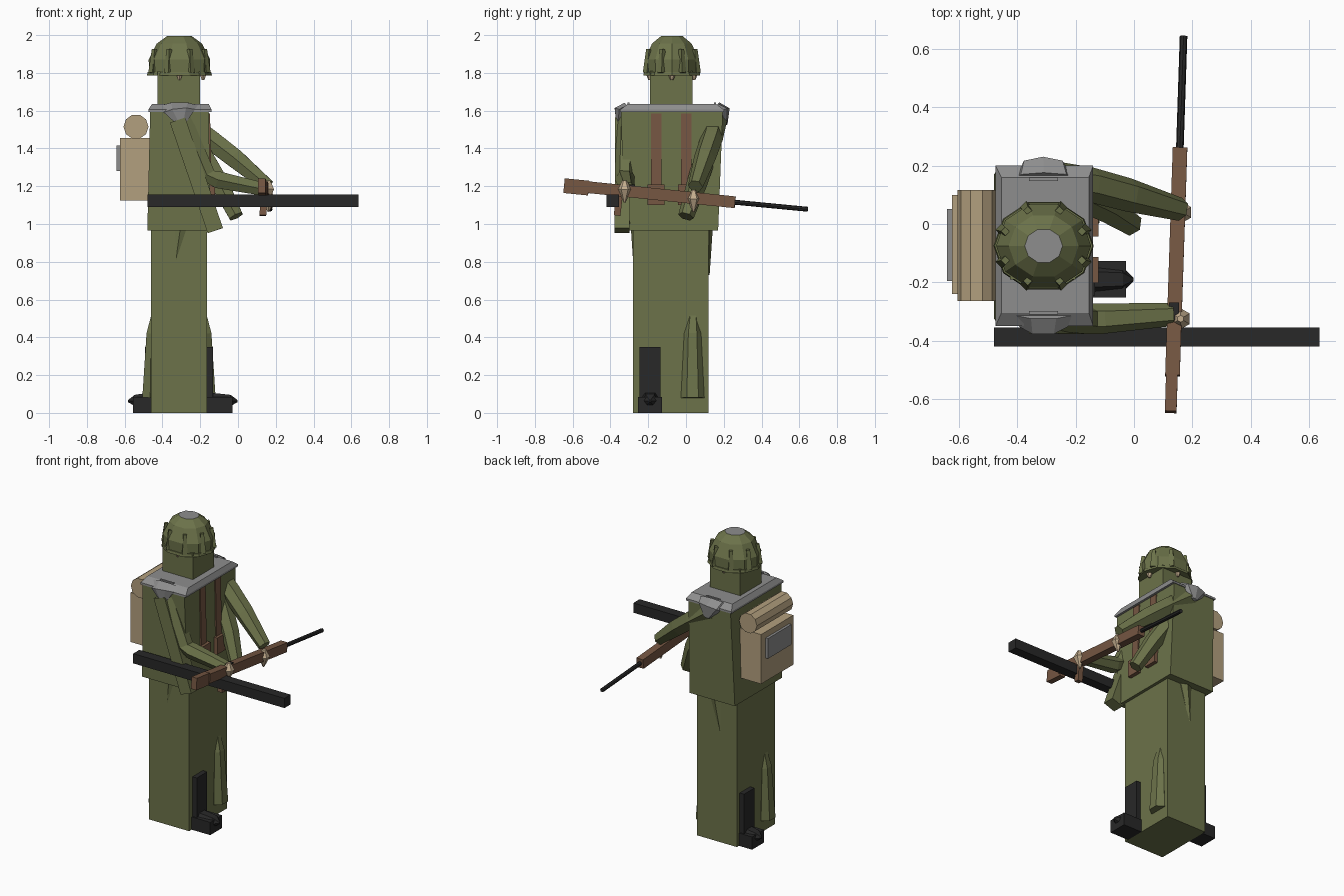
import bpy
import bmesh
import math
from mathutils import Vector, Matrix

cube = bpy.data.objects.get("Cube")
if cube:
    bpy.data.objects.remove(cube, do_unlink=True)


def material(name, rgb):
    m = bpy.data.materials.new(name)
    m.use_nodes = True
    m.diffuse_color = (*rgb, 1)
    m.node_tree.nodes["Principled BSDF"].inputs["Base Color"].default_value = (*rgb, 1)
    return m


GREEN = material("olive cloth", (0.15, 0.17, 0.068))
GREY = material("grey metal", (0.27, 0.27, 0.27))
TAN = material("tan canvas", (0.45, 0.35, 0.21))
SKIN = material("pale skin", (0.55, 0.42, 0.27))
BROWN = material("brown leather", (0.18, 0.095, 0.055))
BLACK = material("black", (0.021, 0.021, 0.021))


def finish(name, bm, *mats):
    bmesh.ops.recalc_face_normals(bm, faces=bm.faces)
    mesh = bpy.data.meshes.new(name)
    bm.to_mesh(mesh)
    bm.free()
    for m in mats:
        mesh.materials.append(m)
    ob = bpy.data.objects.new(name, mesh)
    bpy.context.scene.collection.objects.link(ob)
    return ob


def loft(name, rings, *mats):
    """Skin a list of equal vertex rings, with end caps."""
    bm = bmesh.new()
    rows = [[bm.verts.new(p) for p in ring] for ring in rings]
    n = len(rows[0])
    for a, b in zip(rows, rows[1:]):
        for i in range(n):
            j = (i + 1) % n
            bm.faces.new((a[i], a[j], b[j], b[i]))
    bm.faces.new(rows[0])
    bm.faces.new(rows[-1])
    return finish(name, bm, *mats)


def rect(x0, x1, y0, y1, z):
    return [(x0, y0, z), (x1, y0, z), (x1, y1, z), (x0, y1, z)]


def box(name, x, y, z, mat):
    return loft(name, [rect(*x, *y, z[0]), rect(*x, *y, z[1])], mat)


def tube(name, points, radii, mat, sides=6, turn=0.0):
    """Faceted tube following a path; radii may be (across, up) pairs."""
    pts = [Vector(p) for p in points]
    rings = []
    for i, p in enumerate(pts):
        d = (pts[min(i + 1, len(pts) - 1)] - pts[max(i - 1, 0)]).normalized()
        ref = Vector((0, 1, 0)) if abs(d.y) < 0.8 else Vector((1, 0, 0))
        u = (ref - d * ref.dot(d)).normalized()
        v = d.cross(u)
        ru, rv = radii[i] if isinstance(radii[i], tuple) else (radii[i], radii[i])
        angles = [turn + math.tau * k / sides for k in range(sides)]
        rings.append([p + u * ru * math.cos(a) + v * rv * math.sin(a) for a in angles])
    return loft(name, rings, mat)


def beam(name, a, b, width, height, mat):
    """Square-section bar between two points."""
    r = math.sqrt(0.5)
    return tube(name, [a, b], [(width * r, height * r)] * 2, mat, 4, math.pi / 4)


MID = -0.075   # body centre line in y
CX = -0.31     # body centre in x

# Body
box("trousers", (-0.46, -0.165), (-0.28, 0.12), (0, 0.98), GREEN)
loft("coat", [rect(-0.48, -0.145, -0.325, 0.17, 0.965),
              rect(-0.465, -0.155, -0.345, 0.195, 1.6)], GREEN)
box("head", (-0.425, -0.2), (-0.19, 0.035), (1.6, 1.81), GREEN)
loft("collar", [rect(-0.475, -0.14, -0.35, 0.2, 1.592),
                rect(-0.475, -0.14, -0.35, 0.2, 1.605),
                rect(-0.455, -0.155, -0.305, 0.16, 1.636)], GREY)

# Helmet: faceted dome with a grey crown plate and a thin brim
SIDES = 10


def oval(r, z):
    return [(CX + r * math.cos(math.tau * k / SIDES),
             MID + 0.92 * r * math.sin(math.tau * k / SIDES), z) for k in range(SIDES)]


helmet = loft("helmet", [oval(0.16, 1.79), oval(0.163, 1.87), oval(0.12, 1.955),
                         oval(0.065, 1.995)], GREEN, GREY)
for f in helmet.data.polygons:
    if f.normal.z > 0.99:
        f.material_index = 1
loft("helmet_brim", [oval(0.172, 1.787), oval(0.168, 1.805)], GREEN)
for k in range(8):
    a = math.pi / 8 + k * math.pi / 4
    c, s = math.cos(a), 0.92 * math.sin(a)
    tube("helmet_strap", [(CX + 0.155 * c, MID + 0.155 * s, 1.8),
                          (CX + 0.142 * c, MID + 0.142 * s, 1.925)],
         [0.022, 0.015], GREEN, 4)

# Face and ears
tube("nose", [(-0.185, MID, 1.8), (-0.185, MID, 1.763)], [0.024, 0.008], SKIN)
for side in (-1, 1):
    y = MID + side * 0.118
    tube("ear", [(CX, y, 1.8), (CX, y, 1.763)], [0.022, 0.007], SKIN)

# Shoulder guards and hip folds, on both sides
for side in (-1, 1):
    y = MID + side * 0.235
    tube("shoulder_guard", [(CX, y, 1.625), (CX, y + side * 0.035, 1.595),
                            (CX + 0.01, y + side * 0.05, 1.525)],
         [(0.025, 0.1), (0.04, 0.085), (0.01, 0.02)], GREY, 7)
    box("shoulder_clip", (CX - 0.05, CX + 0.05), sorted((y, y - side * 0.012)),
        (1.63, 1.642), GREY)
    hip = MID + side * 0.185
    tube("hip_fold", [(CX + 0.005, hip, 0.98), (CX - 0.03, hip, 0.73)],
         [(0.032, 0.05), (0.015, 0.008)], GREEN)

# Striding legs and boots, front on one side and rear on the other
for name, wall, out, foot_y, leg_y, length in (("front", -0.165, 1, -0.19, 0.035, 0.125),
                                               ("rear", -0.46, -1, 0.035, -0.19, 0.085)):
    tube(name + "_trouser_leg", [(wall - out * 0.05, leg_y + 0.005, 0.62),
                                 (wall, leg_y, 0.42), (wall + out * 0.005, leg_y, 0.08)],
         [(0.015, 0.025), (0.045, 0.028), (0.062, 0.048)], GREEN, 6)
    shin = sorted((wall - out * 0.02, wall + out * 0.032))
    box(name + "_boot_shaft", shin, (foot_y - 0.055, foot_y + 0.055), (0.05, 0.35), BLACK)
    box(name + "_boot", sorted((wall, wall + out * (length + 0.012))),
        (foot_y - 0.063, foot_y + 0.063), (0, 0.085), BLACK)
    tube(name + "_boot_top", [(wall, foot_y, 0.07), (wall + out * length, foot_y, 0.065),
                              (wall + out * (length + 0.038), foot_y, 0.062)],
         [(0.055, 0.045), (0.045, 0.035), (0.006, 0.006)], BLACK)

# Chest straps and pouches
for y in (-0.158, 0.002):
    loft("chest_strap", [rect(-0.17, -0.138, y - 0.028, y + 0.028, 1.1),
                         rect(-0.17, -0.148, y - 0.028, y + 0.028, 1.585)], BROWN)
    box("belt_pouch", (-0.17, -0.122), (y - 0.045, y + 0.045), (1.1, 1.21), BROWN)

# Backpack with bedroll and plate
box("backpack", (-0.625, -0.465), (-0.24, 0.1), (1.125, 1.455), TAN)
tube("bedroll", [(-0.54, -0.265, 1.515), (-0.54, 0.117, 1.515)], [0.066] * 2, TAN, 10)
box("backpack_plate", (-0.642, -0.62), (-0.195, 0.052), (1.28, 1.415), GREY)

# Arms and sleeves
tube("right_arm", [(-0.3, -0.315, 1.58), (-0.165, -0.325, 1.26), (-0.11, -0.325, 1.235),
                   (0.13, -0.31, 1.185)], [0.05, 0.052, 0.052, 0.04], GREEN)
beam("right_sleeve", (-0.32, -0.335, 1.55), (-0.12, -0.338, 0.965), 0.08, 0.085, GREEN)
tube("left_arm", [(-0.3, 0.16, 1.56), (-0.15, 0.135, 1.45), (-0.02, 0.1, 1.35),
                  (0.16, 0.05, 1.2)], [0.06, 0.06, 0.058, 0.04], GREEN)
tube("left_sleeve", [(-0.22, 0.12, 1.42), (-0.1, 0.06, 1.22), (-0.01, 0.0, 1.04)],
     [0.06, 0.055, 0.042], GREEN)

# Hands
for x, y, z in ((0.16, -0.325, 1.175), (0.165, 0.04, 1.125)):
    tube("hand", [(x, y, z + 0.055), (x, y, z + 0.01), (x - 0.005, y, z - 0.06)],
         [0.012, 0.036, 0.006], SKIN)

# Rifle
beam("rifle_butt", (0.126, -0.645, 1.203), (0.13, -0.515, 1.19), 0.04, 0.078, BROWN)
beam("rifle_stock", (0.132, -0.52, 1.195), (0.158, 0.26, 1.115), 0.05, 0.062, BROWN)
tube("rifle_barrel", [(0.157, 0.25, 1.116), (0.17, 0.645, 1.078)], [0.013] * 2, BLACK, 8)
beam("rifle_grip", (0.135, -0.35, 1.17), (0.132, -0.365, 1.045), 0.035, 0.035, BROWN)
box("rifle_bolt", (0.12, 0.155), (-0.33, -0.27), (1.18, 1.21), BLACK)

# Long bar carried at the side
box("side_bar", (-0.48, 0.637), (-0.42, -0.355), (1.09, 1.155), BLACK)
